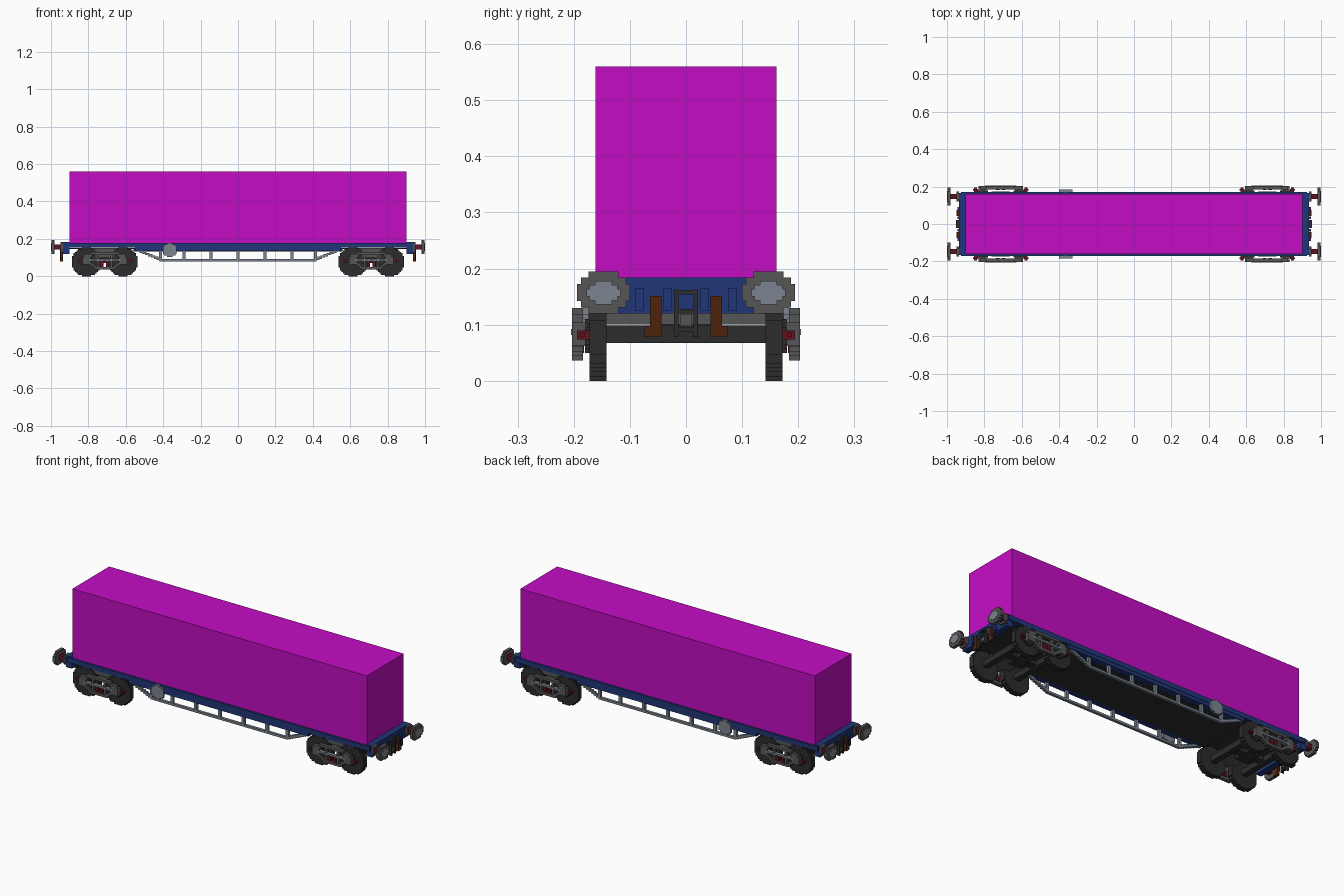
import bpy, bmesh, math
from mathutils import Matrix, Vector

old = bpy.data.objects.get("Cube")
if old:
    bpy.data.objects.remove(old, do_unlink=True)


def srgb(r, g, b):
    def lin(c):
        c /= 255
        return c / 12.92 if c <= 0.04045 else ((c + 0.055) / 1.055) ** 2.4
    return (lin(r), lin(g), lin(b), 1)


def material(name, rgb):
    m = bpy.data.materials.new(name)
    m.use_nodes = True
    m.diffuse_color = srgb(*rgb)
    m.node_tree.nodes["Principled BSDF"].inputs["Base Color"].default_value = srgb(*rgb)
    return m


MAGENTA = material("magenta", (196, 13, 196))
BLUE = material("deep blue", (33, 54, 120))
BLACK = material("soft black", (44, 44, 44))
DARK = material("dark grey", (86, 86, 86))
LIGHT = material("light grey", (124, 132, 142))
RED = material("dark red", (96, 20, 32))
BROWN = material("rust brown", (78, 36, 12))


def build(name, mat, boxes, mirror=""):
    """One object from (x0, x1, y0, y1, z0, z1) boxes, copied across the named axes."""
    bm = bmesh.new()
    for sx in ((1, -1) if "x" in mirror else (1,)):
        for sy in ((1, -1) if "y" in mirror else (1,)):
            for x0, x1, y0, y1, z0, z1 in boxes:
                centre = Vector((sx * (x0 + x1) / 2, sy * (y0 + y1) / 2, (z0 + z1) / 2))
                size = Matrix.Diagonal((x1 - x0, y1 - y0, z1 - z0, 1))
                bmesh.ops.create_cube(bm, size=1, matrix=Matrix.Translation(centre) @ size)
    mesh = bpy.data.meshes.new(name)
    bm.to_mesh(mesh)
    bm.free()
    mesh.materials.append(mat)
    ob = bpy.data.objects.new(name, mesh)
    bpy.context.collection.objects.link(ob)
    return ob


def disc_rows(cu, cz, ru, rz, rows):
    """Stepped disc: (u0, u1, z0, z1) for each horizontal row."""
    out = []
    h = 2 * rz / rows
    for i in range(rows):
        t = (i + 0.5) * 2 / rows - 1
        w = ru * math.sqrt(1 - t * t)
        w = min(ru, round(w / h + 0.3) * h)
        out.append((cu - w, cu + w, cz - rz + i * h, cz - rz + (i + 1) * h))
    return out


def disc_y(cx, cz, r, y0, y1, rows):
    return [(a, b, y0, y1, c, d) for a, b, c, d in disc_rows(cx, cz, r, r, rows)]


def disc_x(cy, cz, ry, rz, x0, x1, rows):
    return [(x0, x1, a, b, c, d) for a, b, c, d in disc_rows(cy, cz, ry, rz, rows)]


# Load and underframe
build("cargo_box", MAGENTA, [(-0.90, 0.90, -0.161, 0.161, 0.176, 0.56)])
build("deck", BLUE, [(-0.925, 0.925, -0.172, 0.172, 0.153, 0.178)])
build("side_sill", BLUE, [(-0.55, 0.55, 0.135, 0.170, 0.135, 0.155)], "y")
build("underfloor", BLACK, [(-0.56, 0.56, -0.135, 0.135, 0.132, 0.152),
                            (-0.90, 0.90, -0.13, 0.13, 0.145, 0.152)])
build("headstock", BLUE, [(0.90, 0.935, -0.165, 0.165, 0.120, 0.184)], "x")
build("headstock_ribs", BLUE, [(0.935, 0.945, 0.075, 0.09, 0.125, 0.165),
                               (0.935, 0.945, 0.026, 0.04, 0.125, 0.165)], "xy")

# Side trusses: stepped ends, bottom chord and posts
truss = [(-0.41, 0.41, 0.150, 0.165, 0.080, 0.092)]
steps = 9
for i in range(steps):
    x = 0.395 + i * 0.0155
    z = 0.080 + i * 0.0065
    for s in (1, -1):
        a, b = sorted((s * x, s * (x + 0.024)))
        truss.append((a, b, 0.150, 0.165, z, z + 0.012))
for px in (-0.415, -0.29, -0.145, 0, 0.145, 0.29, 0.415):
    truss.append((px - 0.008, px + 0.008, 0.150, 0.165, 0.085, 0.140))
build("side_truss", LIGHT, truss, "y")

# Brake wheels on both sides
build("brake_wheel", LIGHT, disc_y(-0.365, 0.140, 0.037, 0.172, 0.184, 10), "y")

# Bogies
BX = 0.7125
WHEELS = (0.615, 0.81)
wheels, axles, hubs, boxes = [], [], [], []
for wx in WHEELS:
    wheels += disc_y(wx, 0.077, 0.077, 0.142, 0.172, 20)
    axles.append((wx - 0.016, wx + 0.016, -0.145, 0.145, 0.067, 0.099))
    hubs += disc_y(wx, 0.080, 0.03, 0.170, 0.180, 8)
    boxes.append((wx - 0.022, wx + 0.022, 0.176, 0.203, 0.062, 0.104))
build("wheels", BLACK, wheels, "xy")
build("axles", BLACK, axles, "x")
build("wheel_hubs", BLACK, hubs, "xy")
build("axle_boxes", DARK, boxes, "xy")
build("bogie_bolster", DARK, [(BX - 0.05, BX + 0.05, -0.175, 0.175, 0.100, 0.120),
                              (BX - 0.065, BX + 0.065, -0.168, 0.168, 0.130, 0.152)], "x")
build("bogie_pivot", BLACK, [(BX - 0.035, BX + 0.035, -0.05, 0.05, 0.070, 0.150),
                             (BX - 0.09, BX + 0.09, -0.02, 0.02, 0.075, 0.098)], "x")

# Arch-bar side frames: upper bar, stepped lower bar and spring seat
arch = [(BX - 0.075, BX + 0.075, 0.184, 0.203, 0.117, 0.130),
        (BX - 0.042, BX + 0.042, 0.184, 0.203, 0.036, 0.050)]
for s in (1, -1):
    for i in range(5):
        a, b = sorted((BX + s * (0.036 + i * 0.010), BX + s * (0.054 + i * 0.010)))
        arch.append((a, b, 0.184, 0.203, 0.036 + i * 0.008, 0.050 + i * 0.008))
    a, b = sorted((BX + s * 0.068, BX + s * 0.112))
    arch.append((a, b, 0.184, 0.203, 0.102, 0.118))
    a, b = sorted((BX + s * 0.030, BX + s * 0.042))
    arch.append((a, b, 0.184, 0.200, 0.045, 0.120))
build("bogie_side_frame", DARK, arch, "xy")
build("bogie_mid_bar", LIGHT, [(BX - 0.085, BX + 0.085, 0.186, 0.205, 0.082, 0.092)], "xy")
build("bogie_springs", RED, [(BX - 0.024, BX - 0.006, 0.182, 0.198, 0.050, 0.082),
                             (BX + 0.006, BX + 0.024, 0.182, 0.198, 0.050, 0.082)], "xy")
build("brake_pins", RED, [(0.57, 0.585, 0.170, 0.194, 0.074, 0.090),
                          (0.565, 0.59, 0.180, 0.188, 0.078, 0.086),
                          (0.84, 0.855, 0.170, 0.194, 0.074, 0.090),
                          (0.835, 0.86, 0.180, 0.188, 0.078, 0.086)], "xy")

# Buffers
build("buffer_sleeves", DARK, disc_x(0.147, 0.157, 0.026, 0.026, 0.935, 0.948, 6), "xy")
build("buffer_stems", RED, [(0.945, 0.983, 0.133, 0.161, 0.143, 0.171)], "xy")
build("buffer_plates", DARK, [(0.980, 0.997, 0.100, 0.194, 0.142, 0.173),
                              (0.980, 0.997, 0.107, 0.187, 0.131, 0.184),
                              (0.980, 0.997, 0.120, 0.174, 0.120, 0.195)], "xy")
build("buffer_faces", LIGHT, [(0.990, 1.0, 0.117, 0.177, 0.150, 0.164),
                              (0.990, 1.0, 0.122, 0.172, 0.143, 0.171),
                              (0.990, 1.0, 0.132, 0.162, 0.136, 0.178)], "xy")

# Coupling loop and hanging hoses
build("coupling", BLACK, [(0.935, 0.952, 0.013, 0.021, 0.078, 0.163)], "xy")
build("coupling_bars", BLACK, [(0.935, 0.952, -0.015, 0.015, z, z + 0.008)
                               for z in (0.087, 0.120, 0.154)], "x")
build("coupling_hook", DARK, [(0.935, 0.950, -0.011, 0.011, 0.098, 0.118)], "x")
build("brake_hoses", BROWN, [(0.935, 0.949, 0.044, 0.064, 0.078, 0.151),
                             (0.935, 0.949, 0.060, 0.074, 0.078, 0.098)], "xy")
